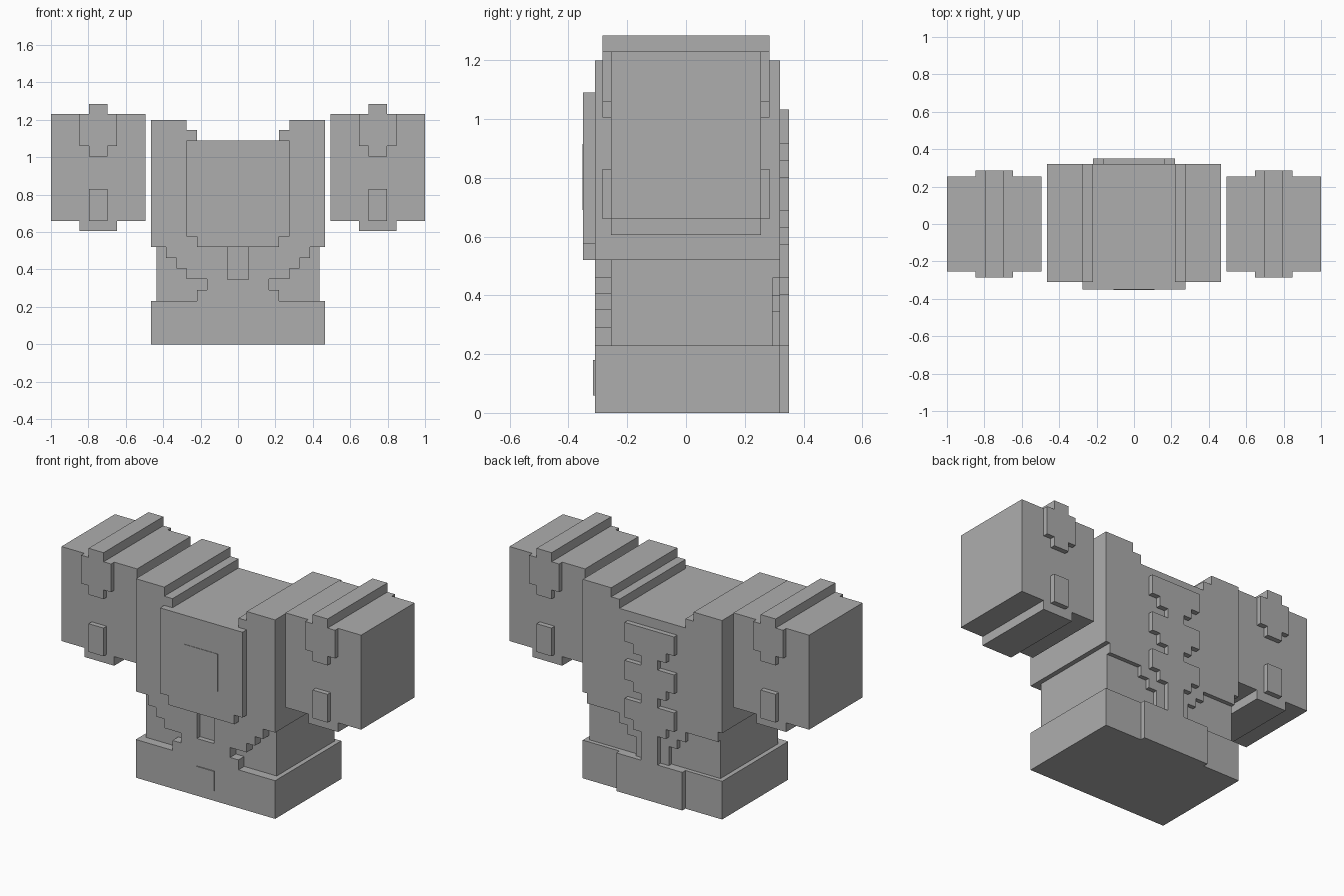
import bpy
import bmesh

cube = bpy.data.objects.get("Cube")
if cube:
    bpy.data.objects.remove(cube, do_unlink=True)

gray = bpy.data.materials.new("plain gray")
gray.use_nodes = True
colour = (0.42, 0.42, 0.42, 1)
gray.diffuse_color = colour
gray.node_tree.nodes["Principled BSDF"].inputs["Base Color"].default_value = colour


def extrude(name, points, y0, y1):
    """Extrude an outline in x and z from y0 to y1."""
    bm = bmesh.new()
    face = bm.faces.new([bm.verts.new((x, y0, z)) for x, z in points])
    result = bmesh.ops.extrude_face_region(bm, geom=[face])
    moved = [v for v in result["geom"] if isinstance(v, bmesh.types.BMVert)]
    bmesh.ops.translate(bm, verts=moved, vec=(0, y1 - y0, 0))
    bmesh.ops.recalc_face_normals(bm, faces=bm.faces)
    mesh = bpy.data.meshes.new(name)
    bm.to_mesh(mesh)
    bm.free()
    mesh.materials.append(gray)
    obj = bpy.data.objects.new(name, mesh)
    bpy.context.collection.objects.link(obj)
    return obj


def block(name, x0, x1, y0, y1, z0, z1):
    return extrude(name, [(x0, z0), (x1, z0), (x1, z1), (x0, z1)], y0, y1)


def symmetric(name, half, y0, y1, cx=0.0):
    """Extrude an outline given by its right half, mirrored about x = cx."""
    right = [(cx + x, z) for x, z in half]
    left = [(cx - x, z) for x, z in reversed(half) if x > 0]
    return extrude(name, right + left, y0, y1)


def steps(levels):
    """Turn (half width, bottom, top) levels, listed upwards, into a half outline."""
    return [(w, z) for w, low, high in levels for z in (low, high)]


FRONT, BACK = -0.31, 0.32

# Torso with stepped shoulders and a neck opening
symmetric("chest", [(0.465, 0.52), (0.465, 1.2), (0.275, 1.2), (0.275, 1.145),
                    (0.22, 1.145), (0.22, 1.09)], FRONT, BACK)
symmetric("chest_plate", steps([(0.22, 0.52, 0.575), (0.275, 0.575, 1.09)]), -0.35, FRONT)
block("chest_badge", -0.11, 0.11, -0.353, -0.35, 0.69, 0.915)

# Waist and belt
block("waist", -0.437, 0.437, -0.255, 0.295, 0.23, 0.52)
block("belt", -0.465, 0.465, FRONT, BACK, 0, 0.23)
block("belt_back_plate", -0.22, 0.22, BACK, 0.35, 0, 0.23)
block("belt_buckle", -0.06, 0.06, -0.316, FRONT, 0.06, 0.18)

# Stepped abdomen with a central slot
abdomen = steps([(0.22, 0.23, 0.29), (0.165, 0.29, 0.35), (0.275, 0.35, 0.405),
                 (0.33, 0.405, 0.46), (0.385, 0.46, 0.52)])
symmetric("abdomen", abdomen + [(0.057, 0.52), (0.057, 0.345)], FRONT, -0.25)
block("abdomen_slot", -0.057, 0.057, -0.28, -0.25, 0.345, 0.52)

# Stepped lower back
symmetric("lower_back", steps([(0.11, 0.23, 0.345), (0.165, 0.345, 0.4),
                               (0.22, 0.4, 0.46), (0.437, 0.46, 0.52)]), 0.29, BACK)

# Spine of repeating tapered vertebrae
spine = [(0.055, 0.23)]
for i in range(3):
    base = 0.345 + i * 0.229
    spine += [(0.055, base + 0.057), (0.11, base + 0.057), (0.11, base + 0.114),
              (0.165, base + 0.114), (0.165, base + 0.229), (0.055, base + 0.229)]
symmetric("spine", spine[:-1], BACK, 0.35)

# Arms with a raised crest, a lower panel and an underside ridge
for side, cx in (("left", 0.7475), ("right", -0.7475)):
    block(side + "_arm", cx - 0.2525, cx + 0.2525, -0.255, 0.255, 0.66, 1.23)
    block(side + "_arm_top_ridge", cx - 0.05, cx + 0.05, -0.285, 0.285, 1.23, 1.285)
    block(side + "_arm_bottom_ridge", cx - 0.1, cx + 0.1, -0.255, 0.255, 0.605, 0.66)
    for end, sign in (("front", -1), ("back", 1)):
        crest = steps([(0.05, 1.005, 1.06), (0.1, 1.06, 1.23)])
        symmetric(f"{side}_arm_{end}_crest", crest, sign * 0.255, sign * 0.285, cx)
        block(f"{side}_arm_{end}_panel", cx - 0.05, cx + 0.05,
              sign * 0.255, sign * 0.285, 0.66, 0.83)
